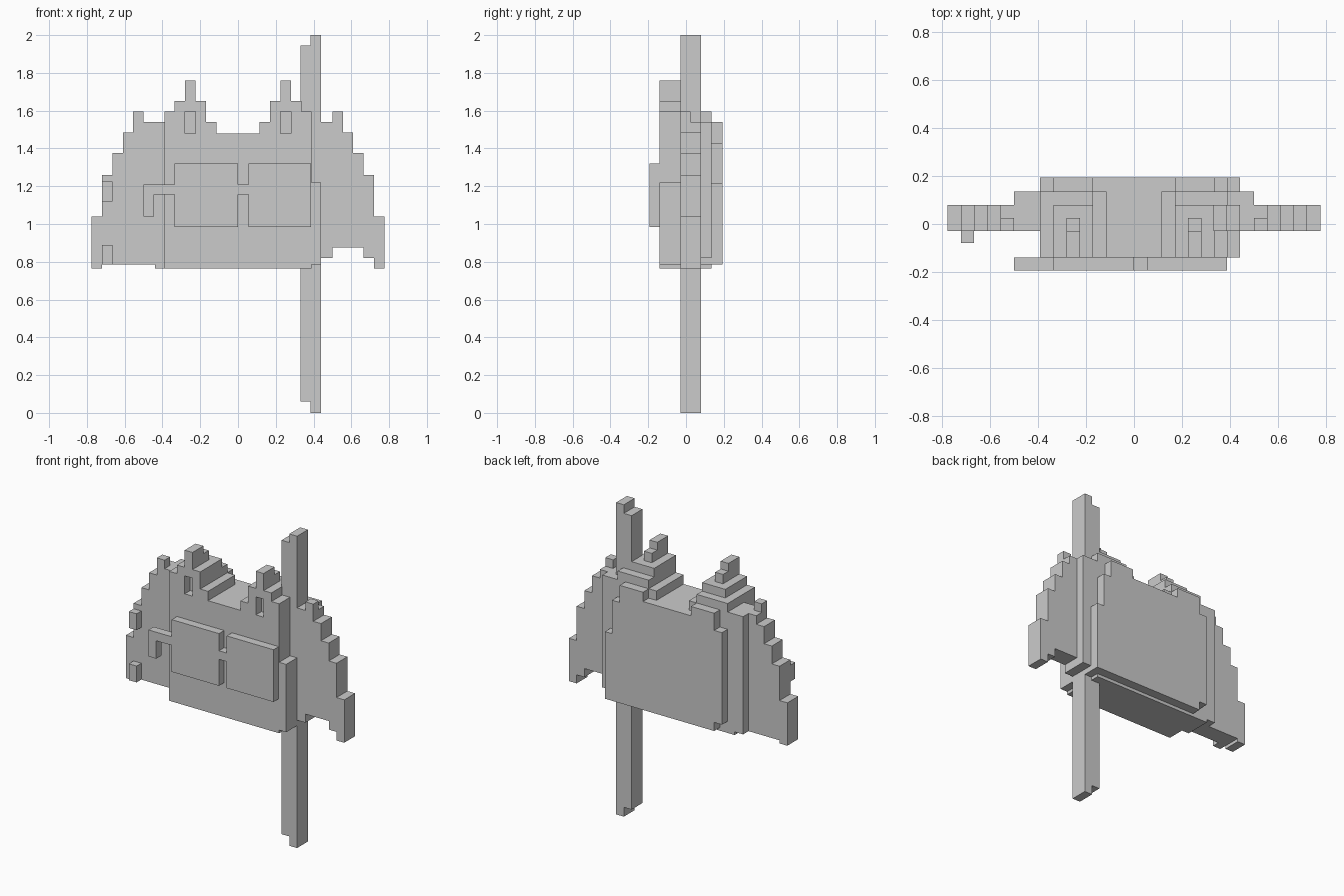
import bpy, bmesh

if "Cube" in bpy.data.objects:
    bpy.data.objects.remove(bpy.data.objects["Cube"])

grey = bpy.data.materials.new("plain grey")
grey.diffuse_color = (0.6, 0.6, 0.6, 1)
grey.use_nodes = True
grey.node_tree.nodes["Principled BSDF"].inputs["Base Color"].default_value = grey.diffuse_color


def slab(name, y0, y1, cols):
    """Extrude a stepped outline; cols = (left x, bottom z, top z), last entry = (end x,)."""
    low, high = [], []
    for (x0, b, t), nxt in zip(cols[:-1], cols[1:]):
        for x in (x0, nxt[0]):
            low.append((x, b))
            high.append((x, t))
    pts = []
    for p in low + high[::-1]:
        if not pts or p != pts[-1]:
            pts.append(p)
    # drop points lying on straight runs
    n = len(pts)
    pts = [p for i, p in enumerate(pts)
           if not any(pts[i - 1][k] == p[k] == pts[(i + 1) % n][k] for k in (0, 1))]
    bm = bmesh.new()
    face = bm.faces.new([bm.verts.new((x, y0, z)) for x, z in pts])
    ext = bmesh.ops.extrude_face_region(bm, geom=[face])["geom"]
    bmesh.ops.translate(bm, vec=(0, y1 - y0, 0),
                        verts=[g for g in ext if isinstance(g, bmesh.types.BMVert)])
    bmesh.ops.recalc_face_normals(bm, faces=bm.faces)
    me = bpy.data.meshes.new(name)
    bm.to_mesh(me)
    bm.free()
    me.materials.append(grey)
    ob = bpy.data.objects.new(name, me)
    bpy.context.collection.objects.link(ob)
    return ob


def box(name, x0, x1, y0, y1, z0, z1):
    return slab(name, y0, y1, [(x0, z0, z1), (x1,)])


# head front with stepped ears
B = 0.765
steps = [(-0.39, 1.595), (-0.335, 1.65), (-0.28, 1.76), (-0.225, 1.65), (-0.17, 1.54),
         (-0.115, 1.48), (0.115, 1.54), (0.17, 1.65), (0.225, 1.76), (0.28, 1.65), (0.335, 1.595)]
head = slab("head_front", -0.14, -0.03, [(x, B, t) for x, t in steps] + [(0.39,)])

# ear recesses, and the ear parts behind the front
for side, s in (("left", -1), ("right", 1)):
    xa, xb = sorted((s * 0.225, s * 0.28))
    cutter = box("ear_cutter_" + side, xa, xb, -0.2, -0.085, 1.48, 1.595)
    cutter.hide_render = True
    cutter.hide_set(True)
    mod = head.modifiers.new("ear_recess_" + side, "BOOLEAN")
    mod.object, mod.operation, mod.solver = cutter, "DIFFERENCE", "EXACT"
    box("ear_tip_back_" + side, xa, xb, -0.03, 0.025, 1.65, 1.71)
    xa, xb = sorted((s * 0.17, s * 0.335))
    box("ear_base_back_" + side, xa, xb, -0.03, 0.08, 1.595, 1.65)

# head core
slab("head_core", -0.03, 0.135, [
    (-0.5, 0.785, 1.54), (-0.44, B, 1.54), (-0.39, B, 1.595), (-0.17, B, 1.54),
    (-0.115, B, 1.48), (0.115, B, 1.54), (0.17, B, 1.595), (0.39, 0.785, 1.54),
    (0.44, 0.82, 1.54), (0.5,)])

# back plate
slab("back_plate", 0.135, 0.193, [
    (-0.39, 0.84, 1.43), (-0.335, 0.785, 1.54), (-0.17, 0.785, 1.48), (0.17, 0.785, 1.54),
    (0.335, 0.785, 1.43), (0.39, 0.785, 1.215), (0.44,)])

# side wings
slab("left_wing", -0.03, 0.08, [
    (-0.775, B, 1.04), (-0.72, 0.785, 1.26), (-0.665, 0.785, 1.375),
    (-0.61, 0.785, 1.485), (-0.555, 0.785, 1.54), (-0.5,)])
slab("right_wing", -0.03, 0.08, [
    (0.5, 0.875, 1.54), (0.555, 0.875, 1.485), (0.61, 0.875, 1.375),
    (0.665, 0.82, 1.26), (0.72, B, 1.04), (0.775,)])
box("left_wing_tip", -0.555, -0.5, -0.03, 0.025, 1.54, 1.595)
box("right_wing_tip", 0.5, 0.555, -0.03, 0.025, 1.54, 1.595)
for i, z in enumerate((0.785, 1.12)):
    box("wing_stud_%d" % i, -0.72, -0.665, -0.078, -0.03, z, z + 0.105)

# glasses: two lenses, bridge and hooked arm
slab("glasses", -0.193, -0.14, [
    (-0.5, 1.04, 1.21), (-0.445, 1.155, 1.21), (-0.335, 0.985, 1.32),
    (0.0, 1.155, 1.21), (0.055, 0.985, 1.32), (0.387,)])

# block beside the head and the upright pole
box("side_block", 0.39, 0.44, -0.14, -0.03, 0.785, 1.22)
slab("pole", -0.03, 0.08, [(0.33, 0.06, 1.945), (0.385, 0.0, 2.0), (0.44,)])
